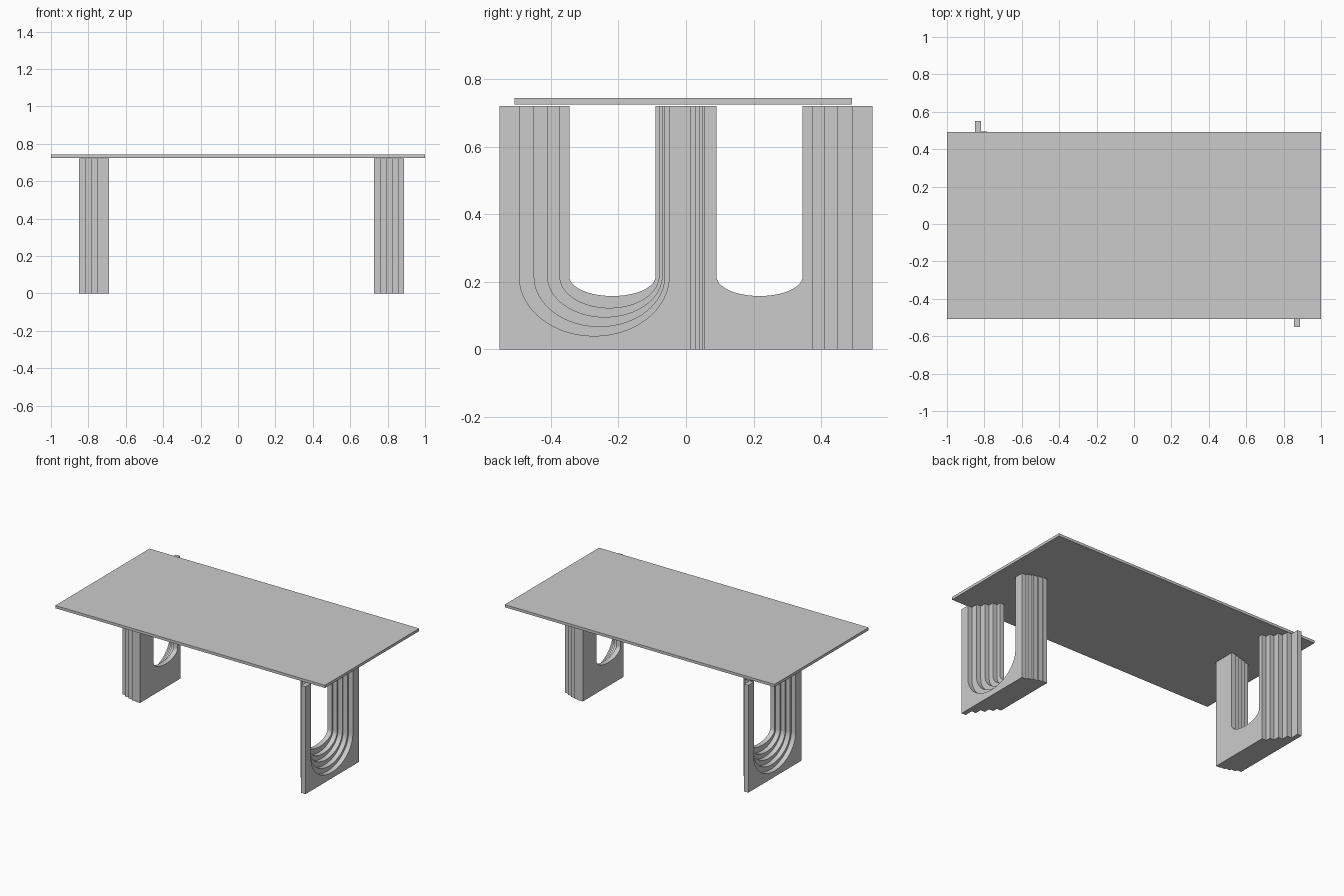
import bpy
import bmesh
import math

cube = bpy.data.objects.get("Cube")
if cube:
    bpy.data.objects.remove(cube, do_unlink=True)

# Single plain grey finish
GREY = (0.6, 0.6, 0.6, 1.0)
grey = bpy.data.materials.new("plain grey")
grey.use_nodes = True
grey.diffuse_color = GREY
grey.node_tree.nodes["Principled BSDF"].inputs["Base Color"].default_value = GREY

LEG_TOP = 0.72
SPRING = 0.216      # height where the slot starts to curve
SLAB = 0.032        # slab thickness along x


def finish(name, bm):
    bmesh.ops.recalc_face_normals(bm, faces=bm.faces)
    mesh = bpy.data.meshes.new(name)
    bm.to_mesh(mesh)
    bm.free()
    mesh.materials.append(grey)
    obj = bpy.data.objects.new(name, mesh)
    bpy.context.collection.objects.link(obj)
    bpy.ops.object.select_all(action="DESELECT")
    bpy.context.view_layer.objects.active = obj
    obj.select_set(True)
    bpy.ops.object.shade_smooth_by_angle(angle=math.radians(30))
    return obj


def slab(name, side, x_outer, y0, y1, slot0, slot1, bottom, steps=32):
    """U-shaped slab: a rectangle with a round-bottomed slot open at the top."""
    mid, half = (slot0 + slot1) / 2, (slot1 - slot0) / 2
    outline = [(slot0, LEG_TOP), (y0, LEG_TOP), (y0, 0), (y1, 0),
               (y1, LEG_TOP), (slot1, LEG_TOP)]
    for i in range(steps + 1):
        a = math.pi * i / steps
        outline.append((mid + half * math.cos(a),
                        SPRING - (SPRING - bottom) * math.sin(a)))
    bm = bmesh.new()
    # The second leg is the first one turned half way round
    face = bm.faces.new([bm.verts.new((x_outer, side * y, z)) for y, z in outline])
    ext = bmesh.ops.extrude_face_region(bm, geom=[face])
    moved = [v for v in ext["geom"] if isinstance(v, bmesh.types.BMVert)]
    bmesh.ops.translate(bm, verts=moved, vec=(-side * SLAB, 0, 0))
    finish(name, bm)


# Nested slabs from the outside inwards: y0, y1, slot0, slot1, slot bottom
SLABS = [
    (-0.552, 0.013, -0.493, -0.050, 0.040),
    (-0.494, 0.028, -0.449, -0.063, 0.068),
    (-0.449, 0.041, -0.409, -0.071, 0.096),
    (-0.409, 0.050, -0.373, -0.080, 0.123),
    (-0.374, 0.055, -0.345, -0.090, 0.158),
]
for label, side, x_start in (("left", 1, 0.887), ("right", -1, -0.849)):
    for n, dims in enumerate(SLABS):
        slab(f"{label}_leg_slab_{n + 1}", side, x_start - side * n * SLAB, *dims)

# Table top
bm = bmesh.new()
bmesh.ops.create_cube(bm, size=1)
bmesh.ops.scale(bm, vec=(2.0, 0.998, 0.018), verts=bm.verts)
bmesh.ops.translate(bm, vec=(0, -0.008, 0.734), verts=bm.verts)
finish("table_top", bm)
